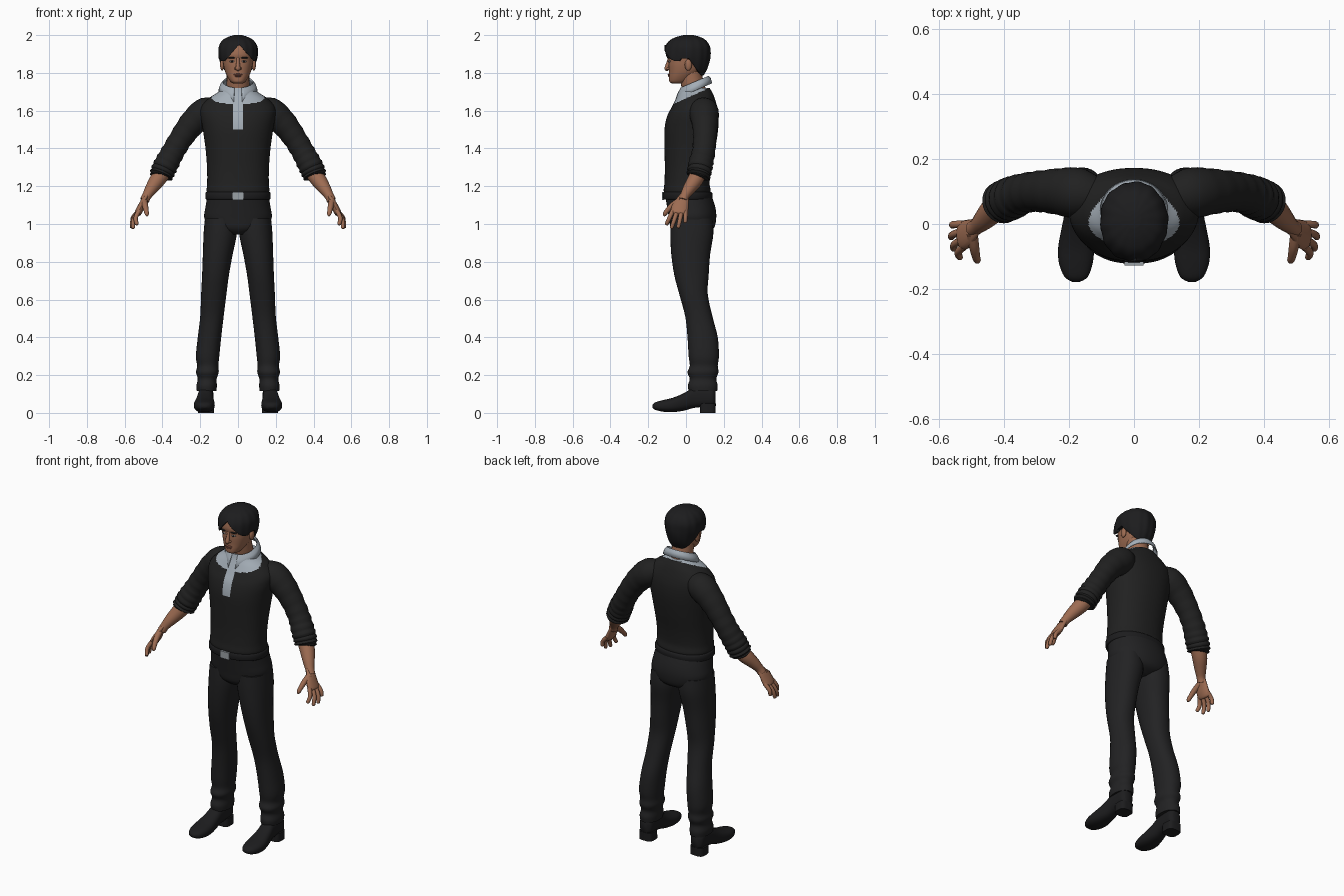
import bpy
import bmesh
from math import sin, cos, pi, radians, copysign
from mathutils import Vector

if "Cube" in bpy.data.objects:
    bpy.data.objects.remove(bpy.data.objects["Cube"])


def material(name, r, g, b):
    m = bpy.data.materials.new(name)
    m.use_nodes = True
    m.diffuse_color = (r, g, b, 1)
    bsdf = m.node_tree.nodes["Principled BSDF"]
    bsdf.inputs["Base Color"].default_value = (r, g, b, 1)
    bsdf.inputs["Roughness"].default_value = 0.8
    return m


SKIN = material("skin", 0.34, 0.15, 0.085)
LIP = material("lip", 0.25, 0.09, 0.06)
KNIT = material("black knit", 0.015, 0.015, 0.015)
CLOTH = material("trouser black", 0.016, 0.016, 0.017)
LEATHER = material("shoe leather", 0.012, 0.012, 0.013)
HAIR = material("hair black", 0.012, 0.012, 0.013)
SHIRT = material("shirt grey", 0.37, 0.42, 0.47)
METAL = material("buckle grey", 0.33, 0.36, 0.39)
WHITE = material("eye white", 0.45, 0.4, 0.37)


def spline(points, steps):
    """Catmull-Rom through tuples of any length."""
    out = []
    for i in range(len(points) - 1):
        quad = [points[max(i - 1, 0)], points[i], points[i + 1],
                points[min(i + 2, len(points) - 1)]]
        for s in range(steps):
            t = s / steps
            out.append([((2 * b) + (c - a) * t + (2 * a - 5 * b + 4 * c - d) * t * t
                         + (3 * b - a - 3 * c + d) * t ** 3) / 2
                        for a, b, c, d in zip(*quad)])
    return out + [list(points[-1])]


def finish(name, bm, mats, mirror=False, rule=None, angle=50):
    bmesh.ops.recalc_face_normals(bm, faces=bm.faces)
    mesh = bpy.data.meshes.new(name)
    for f in bm.faces:
        f.smooth = True
        if rule:
            f.material_index = rule(f.calc_center_median())
    bm.to_mesh(mesh)
    bm.free()
    mesh.set_sharp_from_angle(angle=radians(angle))
    for m in mats:
        mesh.materials.append(m)
    ob = bpy.data.objects.new(name, mesh)
    bpy.context.collection.objects.link(ob)
    if mirror:
        ob.modifiers.new("Mirror", "MIRROR").use_mirror_merge = False
    return ob


def skin_rings(rings, closed=True):
    bm = bmesh.new()
    loops = [[bm.verts.new(p) for p in ring] for ring in rings]
    for a, b in zip(loops, loops[1:]):
        n = len(a)
        for i in range(n if closed else n - 1):
            j = (i + 1) % n
            bm.faces.new((a[i], a[j], b[j], b[i]))
    if closed:
        bm.faces.new(loops[0])
        bm.faces.new(loops[-1])
    return bm


def loft(name, sections, mats, mirror=False, n=32, steps=4, power=2.2,
         along_y=False, shape=None, rule=None, angle=50):
    """Sections are (centre x, low, high, level, half width)."""
    rings = []
    for cx, lo, hi, level, rx in spline(sections, steps):
        ring = []
        for i in range(n):
            c, s = cos(2 * pi * i / n), sin(2 * pi * i / n)
            x = cx + rx * copysign(abs(c) ** (2 / power), c)
            y = (lo + hi) / 2 + (hi - lo) / 2 * copysign(abs(s) ** (2 / power), s)
            p = Vector((x, level, y) if along_y else (x, y, level))
            ring.append(shape(p, 2 * pi * i / n) if shape else p)
        rings.append(ring)
    return finish(name, skin_rings(rings), mats, mirror, rule, angle)


def tube(name, path, mat, mirror=True, n=16, steps=4, flat=1.0, ripple=0.0):
    """Path points are (x, y, z, radius)."""
    pts = spline(path, steps)
    rings = []
    for k, p in enumerate(pts):
        t = Vector(pts[min(k + 1, len(pts) - 1)][:3]) - Vector(pts[max(k - 1, 0)][:3])
        t.normalize()
        u = t.cross(Vector((0, 1, 0))).normalized()
        v = t.cross(u)
        r = p[3] + ripple * sin(k * 1.9) * k / len(pts)
        rings.append([Vector(p[:3]) + u * (r * flat * cos(2 * pi * i / n))
                      + v * (r * sin(2 * pi * i / n)) for i in range(n)])
    return finish(name, skin_rings(rings), [mat], mirror)


def blob(name, centre, size, mat, mirror=False):
    bm = bmesh.new()
    bmesh.ops.create_uvsphere(bm, u_segments=16, v_segments=10, radius=1)
    for v in bm.verts:
        v.co = Vector([c + a * s for c, a, s in zip(centre, v.co, size)])
    return finish(name, bm, [mat], mirror)


def block(name, centre, size, mat, mirror=False):
    bm = bmesh.new()
    bmesh.ops.create_cube(bm, size=1)
    for v in bm.verts:
        v.co = Vector([c + a * s for c, a, s in zip(centre, v.co, size)])
    return finish(name, bm, [mat], mirror)


# Sweater, with the shirt front and neckline coloured by position
def shirt_area(c):
    placket = abs(c.x) < 0.031 and c.y < 0 and c.z > 1.5
    return int(placket or c.z > 1.665 + 0.45 * c.y)


loft("sweater", [(0, -.108, .12, 1.155, .155), (0, -.118, .13, 1.175, .166),
                 (0, -.114, .125, 1.22, .163), (0, -.112, .135, 1.3, .164),
                 (0, -.114, .155, 1.4, .172), (0, -.114, .17, 1.5, .186),
                 (0, -.1, .172, 1.57, .198), (0, -.075, .165, 1.62, .195),
                 (0, -.052, .152, 1.665, .155), (0, -.038, .14, 1.695, .11),
                 (0, -.03, .125, 1.72, .082)],
     [KNIT, SHIRT], n=112, steps=9, rule=shirt_area)

# Folded shirt collar, open at the throat with two points
collar = []
for rx, ry, lift in ((.076, .07, .035), (.08, .075, .047), (.094, .086, .03), (.104, .094, 0)):
    ring = []
    for i in range(41):
        a = -pi / 2 + 0.22 + (2 * pi - 0.44) * i / 40
        y = 0.045 + ry * sin(a)
        point = max(0, abs(i - 20) / 20 - 0.8) * (0.047 - lift) * 3
        ring.append(Vector((rx * cos(a), y - point * 0.6, 1.687 + 0.42 * y + lift - point)))
    collar.append(ring)
ob = finish("collar", skin_rings(collar, closed=False), [SHIRT])
ob.modifiers.new("Thickness", "SOLIDIFY").thickness = 0.006

# Sleeves pushed up to the elbow
tube("sleeves", [(.12, .085, 1.61, .06), (.175, .095, 1.59, .078), (.24, .1, 1.535, .07),
                 (.3, .1, 1.455, .062), (.345, .093, 1.38, .061), (.375, .08, 1.325, .064),
                 (.395, .072, 1.285, .064), (.408, .065, 1.255, .06), (.41, .063, 1.248, .045)],
     KNIT, n=28, steps=5, ripple=.005)

# Forearms, palms, fingers
tube("forearms", [(.385, .075, 1.29, .042), (.425, .05, 1.235, .042), (.46, .015, 1.185, .033),
                  (.482, -.006, 1.15, .025), (.495, -.015, 1.125, .025)], SKIN)
tube("palms", [(.482, -.008, 1.152, .024), (.5, -.02, 1.12, .036), (.516, -.032, 1.085, .045),
               (.53, -.036, 1.058, .043), (.535, -.037, 1.05, .03)], SKIN, flat=.42)
FINGERS = {"index": (-.07, (.535, -.105, .995)), "middle": (-.046, (.556, -.078, .975)),
           "ring": (-.022, (.564, -.042, .978)), "little": (.0, (.56, -.004, 1.005))}
for finger, (y, tip) in FINGERS.items():
    base, end = Vector((.524, y, 1.07)), Vector(tip)
    mid = base.lerp(end, .5) + Vector((.012, 0, 0))
    near = mid.lerp(end, .85)
    tube(finger + "_fingers", [(*base, .012), (*mid, .0115), (*near, .01), (*end, .004)],
         SKIN, n=10)
tube("thumbs", [(.498, -.03, 1.125, .018), (.492, -.07, 1.1, .016), (.486, -.1, 1.07, .013),
                (.482, -.112, 1.052, .011), (.48, -.116, 1.042, .004)], SKIN, n=10)

# Trousers
loft("trouser_seat", [(0, -.05, .09, .945, .05), (0, -.08, .145, .975, .14),
                      (0, -.09, .16, 1.03, .178), (0, -.1, .155, 1.09, .172),
                      (0, -.112, .132, 1.16, .16)], [CLOTH], n=48)
loft("trouser_legs", [(.092, -.08, .14, 1.03, .083), (.094, -.083, .145, .95, .088),
                      (.107, -.078, .128, .84, .079), (.119, -.062, .12, .73, .071),
                      (.128, -.036, .115, .63, .067), (.138, -.004, .14, .51, .062),
                      (.151, .008, .168, .4, .062), (.161, .014, .174, .3, .062),
                      (.16, .02, .168, .25, .056), (.162, .008, .172, .215, .06),
                      (.163, .02, .16, .18, .05), (.166, .01, .168, .145, .054),
                      (.166, .014, .165, .115, .052)], [CLOTH], mirror=True)

# Belt and buckle
loft("belt", [(0, -.118, .134, 1.13, .168), (0, -.122, .139, 1.136, .172),
              (0, -.122, .139, 1.164, .172), (0, -.116, .13, 1.17, .166)],
     [LEATHER], n=48, steps=2)
block("buckle", (0, -.122, 1.149), (.058, .012, .042), METAL)

# Shoes
loft("shoes", [(.178, .028, .042, -.178, .012), (.178, .016, .056, -.162, .036),
               (.179, .006, .068, -.12, .052), (.178, .004, .08, -.07, .055),
               (.175, .012, .105, -.01, .047), (.172, .026, .135, .04, .041),
               (.17, .032, .14, .1, .041), (.17, .034, .135, .14, .039),
               (.17, .045, .12, .157, .022)], [LEATHER], mirror=True, along_y=True, power=2.5)
loft("shoe_heels", [(.17, .074, .156, 0, .043), (.17, .074, .158, .05, .043)],
     [LEATHER], mirror=True, steps=1, power=3.5)

# Neck and head
tube("neck", [(0, .055, 1.64, .066), (0, .045, 1.7, .062), (0, .03, 1.76, .06),
              (0, .02, 1.83, .06)], SKIN, mirror=False, n=24)
loft("head", [(0, -.07, -.02, 1.743, .02), (0, -.087, .01, 1.752, .038),
              (0, -.09, .04, 1.775, .054), (0, -.09, .075, 1.805, .068),
              (0, -.092, .095, 1.84, .077), (0, -.092, .1, 1.87, .08),
              (0, -.098, .1, 1.9, .081), (0, -.085, .09, 1.945, .07),
              (0, -.045, .05, 1.975, .04)], [SKIN], power=2.3)
blob("ears", (.084, .012, 1.842), (.011, .019, .03), SKIN, True)
tube("nose", [(0, -.088, 1.88, .008), (0, -.094, 1.855, .009), (0, -.1, 1.832, .012),
              (0, -.1, 1.821, .013), (0, -.094, 1.813, .006)], SKIN, mirror=False, n=12)
blob("nostrils", (.011, -.094, 1.823), (.008, .01, .007), SKIN, True)
blob("upper_lip", (0, -.09, 1.791), (.024, .007, .005), LIP)
blob("lower_lip", (0, -.089, 1.783), (.02, .007, .005), LIP)
blob("eyes", (.032, -.087, 1.861), (.014, .006, .0055), WHITE, True)
blob("irises", (.032, -.0915, 1.861), (.0055, .003, .0052), HAIR, True)
blob("eyebrows", (.034, -.09, 1.88), (.02, .008, .004), HAIR, True)


# Parted hair: the lower edge is raised over the forehead and ears
def hair_shape(p, a):
    back = min(max((p.y - .015) / .065, 0), 1)
    edge = 1.875 - .09 * back
    if p.y < -.03:
        edge = max(1.862, 1.95 - 1.15 * abs(p.x - .006))
    lock = 1 + .012 * sin(a * 14) + .01 * sin(a * 5 + p.z * 40)
    return Vector((p.x * lock, .01 + (p.y - .01) * lock, max(p.z, edge)))


loft("hair", [(0, -.06, .092, 1.785, .07), (0, -.095, .112, 1.82, .085),
              (0, -.112, .124, 1.86, .098), (0, -.115, .129, 1.9, .104),
              (0, -.108, .126, 1.94, .101), (0, -.085, .106, 1.972, .082),
              (0, -.05, .075, 1.99, .052), (0, -.012, .04, 2.0, .02)],
     [HAIR], n=96, steps=6, power=2.1, shape=hair_shape)
